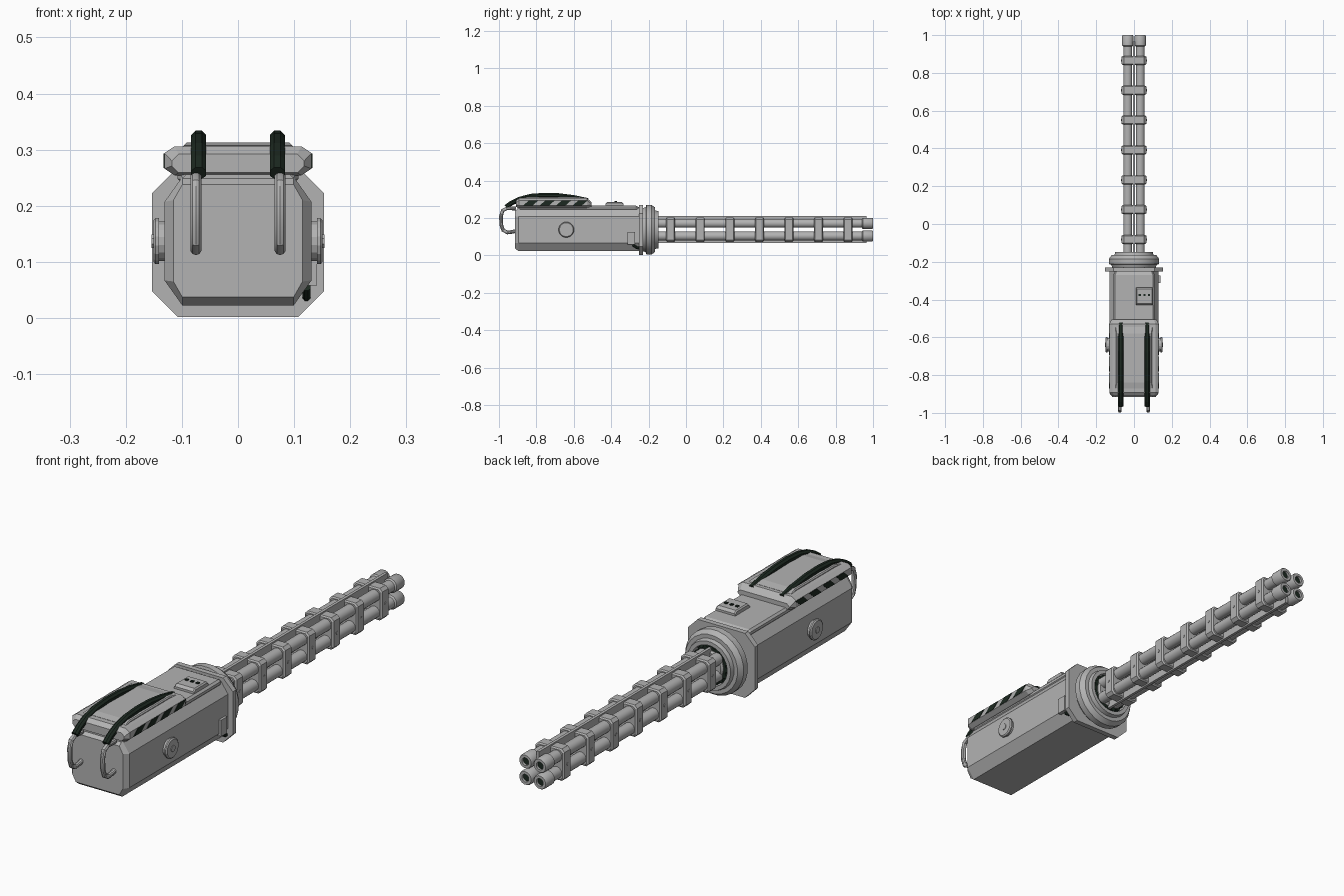
import bpy, bmesh
from math import sin, cos, tau
from mathutils import Vector

if "Cube" in bpy.data.objects:
    bpy.data.objects.remove(bpy.data.objects["Cube"])

AXIS_Z = 0.137          # height of the barrel axis


def material(name, rgb):
    m = bpy.data.materials.new(name)
    m.use_nodes = True
    m.diffuse_color = (*rgb, 1)
    node = next(n for n in m.node_tree.nodes if n.type == "BSDF_PRINCIPLED")
    node.inputs["Base Color"].default_value = (*rgb, 1)
    return m


GREY = material("metal grey", (0.45, 0.45, 0.45))
DARK = material("dark green", (0.012, 0.022, 0.015))


def loft(name, rings, mat=GREY, smooth=False, closed=False):
    """Skin a row of equal point rings; cap the ends unless it closes on itself."""
    bm = bmesh.new()
    vs = [[bm.verts.new(p) for p in ring] for ring in rings]
    n = len(vs[0])
    pairs = list(zip(vs, vs[1:])) + ([(vs[-1], vs[0])] if closed else [])
    for a, b in pairs:
        for i in range(n):
            j = (i + 1) % n
            bm.faces.new((a[i], a[j], b[j], b[i]))
    if not closed:
        bm.faces.new(vs[0])
        bm.faces.new(vs[-1])
    bmesh.ops.recalc_face_normals(bm, faces=bm.faces)
    me = bpy.data.meshes.new(name)
    bm.to_mesh(me)
    bm.free()
    me.materials.append(mat)
    ob = bpy.data.objects.new(name, me)
    bpy.context.collection.objects.link(ob)
    if smooth:
        bpy.ops.object.select_all(action="DESELECT")
        ob.select_set(True)
        bpy.context.view_layer.objects.active = ob
        bpy.ops.object.shade_smooth_by_angle(angle=0.6)
    return ob


def octagon(y, w, z0, z1, c, d=None):
    """Chamfered rectangle across the length of the body."""
    d = d or c
    right = [(w - c, z0), (w, z0 + d), (w, z1 - d), (w - c, z1)]
    return [(x, y, z) for x, z in right] + [(-x, y, z) for x, z in reversed(right)]


def circle(y, r, x=0, z=AXIS_Z, n=24):
    return [(x + r * cos(tau * (i + .5) / n), y, z + r * sin(tau * (i + .5) / n)) for i in range(n)]


def box(name, x, y, z, mat=GREY):
    return loft(name, [[(a, b, c) for a, c in ((x[0], z[0]), (x[1], z[0]), (x[1], z[1]), (x[0], z[1]))]
                       for b in y], mat)


def tube(name, x, path, w, h, n, mat):
    """Sweep an oval of half-width w and half-height h along a (y, z) path."""
    pts = [Vector((x, y, z)) for y, z in path]
    rings = []
    for i, p in enumerate(pts):
        t = (pts[min(i + 1, len(pts) - 1)] - pts[max(i - 1, 0)]).normalized()
        up = Vector((0, -t.z, t.y))
        rings.append([p + Vector((w * cos(tau * (k + .5) / n), 0, 0)) + up * h * sin(tau * (k + .5) / n)
                      for k in range(n)])
    return loft(name, rings, mat, smooth=n > 8)


# Main body with bevelled ends
loft("body", [octagon(-.915, .115, .037, .238, .016, .028),
              octagon(-.895, .131, .022, .252, .032, .045),
              octagon(-.24, .131, .022, .252, .032, .045)])
loft("body_lid", [octagon(-.9, .098, .24, .256, .006),
                  octagon(-.88, .108, .24, .267, .008),
                  octagon(-.27, .108, .24, .267, .008),
                  octagon(-.25, .098, .24, .256, .006)])

# Rear cover with raised panel
loft("top_cover", [octagon(-.91, .118, .259, .292, .012),
                   octagon(-.892, .131, .254, .306, .018, .012),
                   octagon(-.53, .131, .254, .306, .018, .012),
                   octagon(-.505, .118, .259, .285, .012)])
loft("top_cover_panel", [octagon(-.87, .1, .3, .307, .003),
                         octagon(-.84, .095, .3, .313, .004),
                         octagon(-.58, .095, .3, .313, .004),
                         octagon(-.545, .1, .3, .307, .003)])

# Parts mirrored on both sides
for s, side in ((1, "left"), (-1, "right")):
    for i in range(4):
        y = -.87 + i * .088
        outline = [(y, .267), (y + .05, .267), (y + .08, .293), (y + .03, .293)]
        loft(f"vent_{side}_{i + 1}", [[(s * x, a, b) for a, b in outline] for x in (.128, .133)], DARK)
    knob = [(.125, .036), (.141, .036), (.141, .042), (.147, .042), (.151, .037)]
    loft(f"side_knob_{side}", [[(s * x, -.64 + a, c) for a, _, c in
                                [(q[0], 0, q[2]) for q in circle(0, r, n=16)]] for x, r in knob])
    loft(f"side_knob_rivet_{side}", [[(s * x, -.64 + q[0], q[2]) for q in circle(0, .013, n=8)]
                                     for x in (.15, .154)])
    tube(f"strap_{side}", s * .07, [(-.962, .258), (-.935, .278), (-.89, .3), (-.83, .316), (-.76, .321),
                                    (-.68, .319), (-.6, .309), (-.525, .293)], .0145, .014, 8, DARK)
    tube(f"handle_{side}", s * .075, [(-.91, .25), (-.955, .252), (-.98, .24), (-.989, .21), (-.988, .165),
                                      (-.978, .135), (-.955, .122), (-.925, .126), (-.905, .132)],
         .01, .01, 10, GREY)

# Control box with three buttons
loft("control_box", [octagon(-.43, .045, .262, .276, .004),
                     octagon(-.42, .045, .262, .286, .005),
                     octagon(-.345, .045, .262, .286, .005),
                     octagon(-.335, .045, .262, .276, .004)]).location.x = .055
for i in range(3):
    x = .03 + i * .025
    box(f"button_{i + 1}", (x - .006, x + .006), (-.382, -.37), (.284, .29), DARK)

# Side latch and short cable
box("side_latch", (.125, .141), (-.312, -.272), (.058, .125))
tube("cable", .122, [(-.285, .055), (-.265, .042), (-.24, .035)], .008, .008, 8, DARK)

# Mounting flange and round barrel housing
loft("flange", [octagon(y, .153, .002, .268, .045) for y in (-.252, -.23)])
housing = [(-.232, .115), (-.215, .122), (-.212, .134), (-.185, .134), (-.165, .12), (-.165, .104),
           (-.148, .1), (-.148, .084), (-.19, .08), (-.232, .08)]
loft("barrel_housing", [circle(y, r) for y, r in housing], smooth=True, closed=True)
loft("housing_floor", [circle(y, .085) for y in (-.225, -.19)], DARK)


def gear(y, inner, outer, teeth=16):
    n = teeth * 4
    return [((outer if i % 4 < 2 else inner) * cos(tau * i / n), y,
             AXIS_Z + (outer if i % 4 < 2 else inner) * sin(tau * i / n)) for i in range(n)]


loft("drive_gear", [gear(y, .071, .081) for y in (-.19, -.158)], DARK)
loft("rotor_hub", [circle(y, r) for y, r in ((-.19, .062), (-.155, .062), (-.148, .055))], smooth=True)

# Four barrels with muzzles and bores
for sx in (-1, 1):
    for sz in (-1, 1):
        tag = ("upper" if sz > 0 else "lower") + ("_left" if sx > 0 else "_right")
        x, z = sx * .033, AXIS_Z + sz * .034
        outline = [(-.18, .024), (.94, .024), (.945, .03), (.995, .03), (1, .027), (1, .016), (.975, .016)]
        loft(f"barrel_{tag}", [circle(y, r, x, z, 16) for y, r in outline], smooth=True)
        loft(f"bore_{tag}", [circle(y, .016, x, z, 16) for y in (.97, .99)], DARK)

# Clamps along the barrels, with screws on each side
for i in range(7):
    y = -.082 + i * .158
    z0, z1 = AXIS_Z - .066, AXIS_Z + .066
    loft(f"clamp_{i + 1}", [octagon(y - .024, .059, z0 + .005, z1 - .005, .01),
                            octagon(y - .019, .066, z0, z1, .012),
                            octagon(y + .019, .066, z0, z1, .012),
                            octagon(y + .024, .059, z0 + .005, z1 - .005, .01)])
    for s in (-1, 1):
        loft(f"clamp_screw_{i + 1}_{'left' if s > 0 else 'right'}",
             [[(s * x, y + q[0], q[2]) for q in circle(0, .006, n=8)] for x in (.064, .068)])

# Thin rails between the barrels
for s, tag in ((1, "upper"), (-1, "lower")):
    ends = sorted((AXIS_Z + s * .03, AXIS_Z + s * .072))
    box(f"{tag}_rail", (-.006, .006), (-.17, .965), ends)
